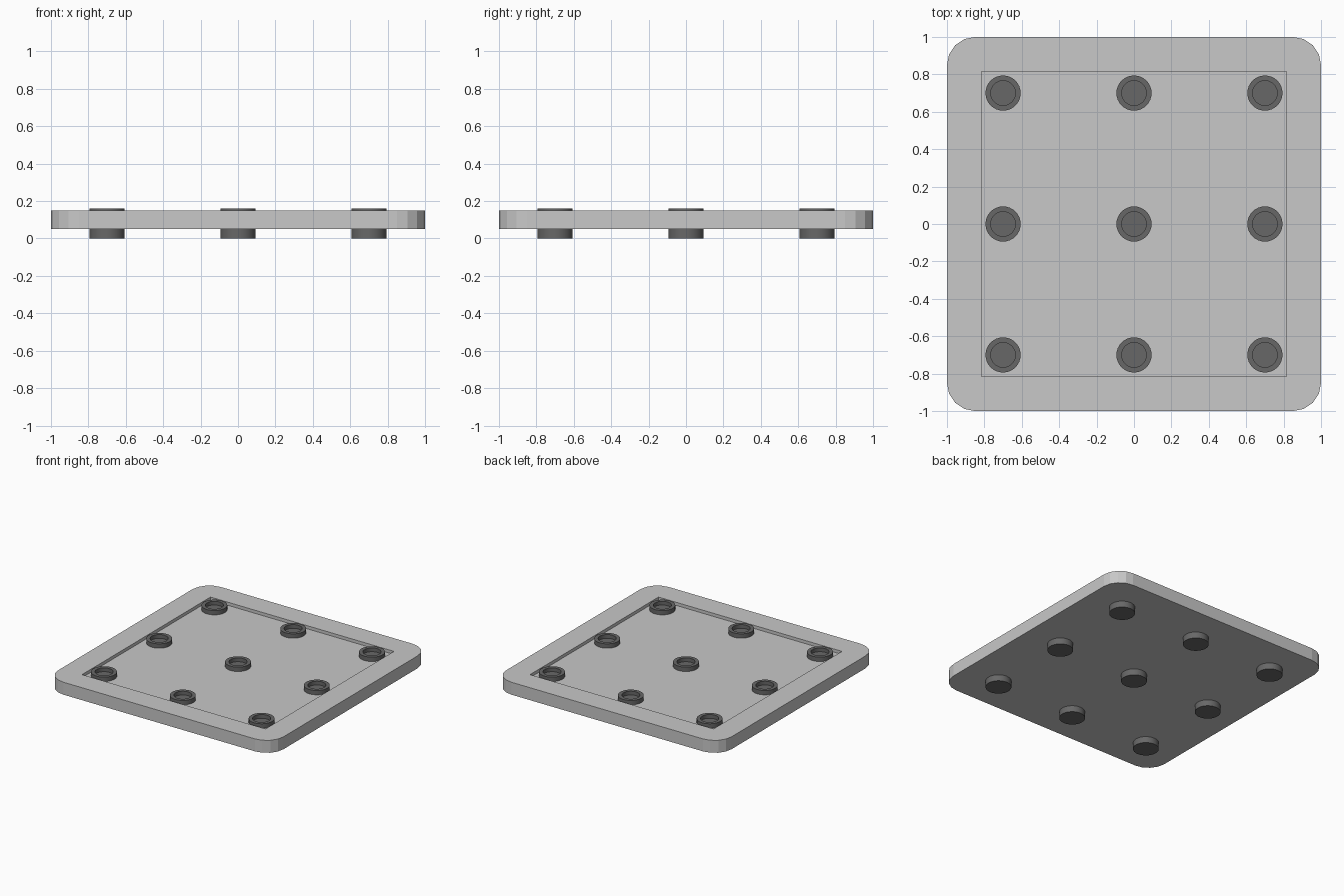
import bpy, bmesh, math

if "Cube" in bpy.data.objects:
    bpy.data.objects.remove(bpy.data.objects["Cube"])

def material(name, v):
    m = bpy.data.materials.new(name)
    m.diffuse_color = (v, v, v, 1)
    m.use_nodes = True
    m.node_tree.nodes["Principled BSDF"].inputs["Base Color"].default_value = m.diffuse_color
    return m

light_grey = material("light grey", 0.58)
dark_grey = material("dark grey", 0.137)

def finish(bm, name, mat):
    bmesh.ops.recalc_face_normals(bm, faces=bm.faces)
    me = bpy.data.meshes.new(name)
    bm.to_mesh(me)
    bm.free()
    me.materials.append(mat)
    ob = bpy.data.objects.new(name, me)
    bpy.context.collection.objects.link(ob)
    return ob

# Tray plate: rounded square with a shallow square recess in the top
def plate(z0, z1, floor, half, radius, inner, seg=4):
    bm = bmesh.new()
    low, high, rim, base = [], [], [], []
    for q in range(4):
        a0 = q * math.pi / 2
        sx, sy = [(1, 1), (-1, 1), (-1, -1), (1, -1)][q]
        rim.append(bm.verts.new((sx * inner, sy * inner, z1)))
        base.append(bm.verts.new((sx * inner, sy * inner, floor)))
        for i in range(seg + 1):
            a = a0 + i * math.pi / 2 / seg
            x = sx * (half - radius) + radius * math.cos(a)
            y = sy * (half - radius) + radius * math.sin(a)
            low.append(bm.verts.new((x, y, z0)))
            high.append(bm.verts.new((x, y, z1)))
    n, k = len(low), seg + 1
    bm.faces.new(low)
    bm.faces.new(base)
    for i in range(n):
        j = (i + 1) % n
        bm.faces.new((low[i], low[j], high[j], high[i]))
    for q in range(4):
        r = (q + 1) % 4
        bm.faces.new([rim[q]] + high[q * k:(q + 1) * k])
        bm.faces.new((rim[q], high[q * k + seg], high[r * k], rim[r]))
        bm.faces.new((rim[q], rim[r], base[r], base[q]))
    return finish(bm, "tray_plate", light_grey)

# Peg: lathed cylinder with a hollow cup in its top
def peg(name, x, y, seg=32):
    profile = [(0.094, 0), (0.094, 0.16), (0.066, 0.16), (0.066, 0.13)]
    bm = bmesh.new()
    rings = [[bm.verts.new((r * math.cos(2 * math.pi * i / seg),
                            r * math.sin(2 * math.pi * i / seg), z))
              for i in range(seg)] for r, z in profile]
    for a, b in zip(rings, rings[1:]):
        for i in range(seg):
            j = (i + 1) % seg
            bm.faces.new((a[i], a[j], b[j], b[i]))
    bm.faces.new(rings[0])
    bm.faces.new(rings[-1])
    ob = finish(bm, name, dark_grey)
    ob.location = (x, y, 0)
    bpy.ops.object.select_all(action='DESELECT')
    ob.select_set(True)
    bpy.context.view_layer.objects.active = ob
    bpy.ops.object.shade_smooth_by_angle(angle=math.radians(30))

plate(0.05, 0.15, 0.125, 1.0, 0.15, 0.815)
for row in range(3):
    for col in range(3):
        peg(f"peg_{row}_{col}", (col - 1) * 0.7, (row - 1) * 0.7)
